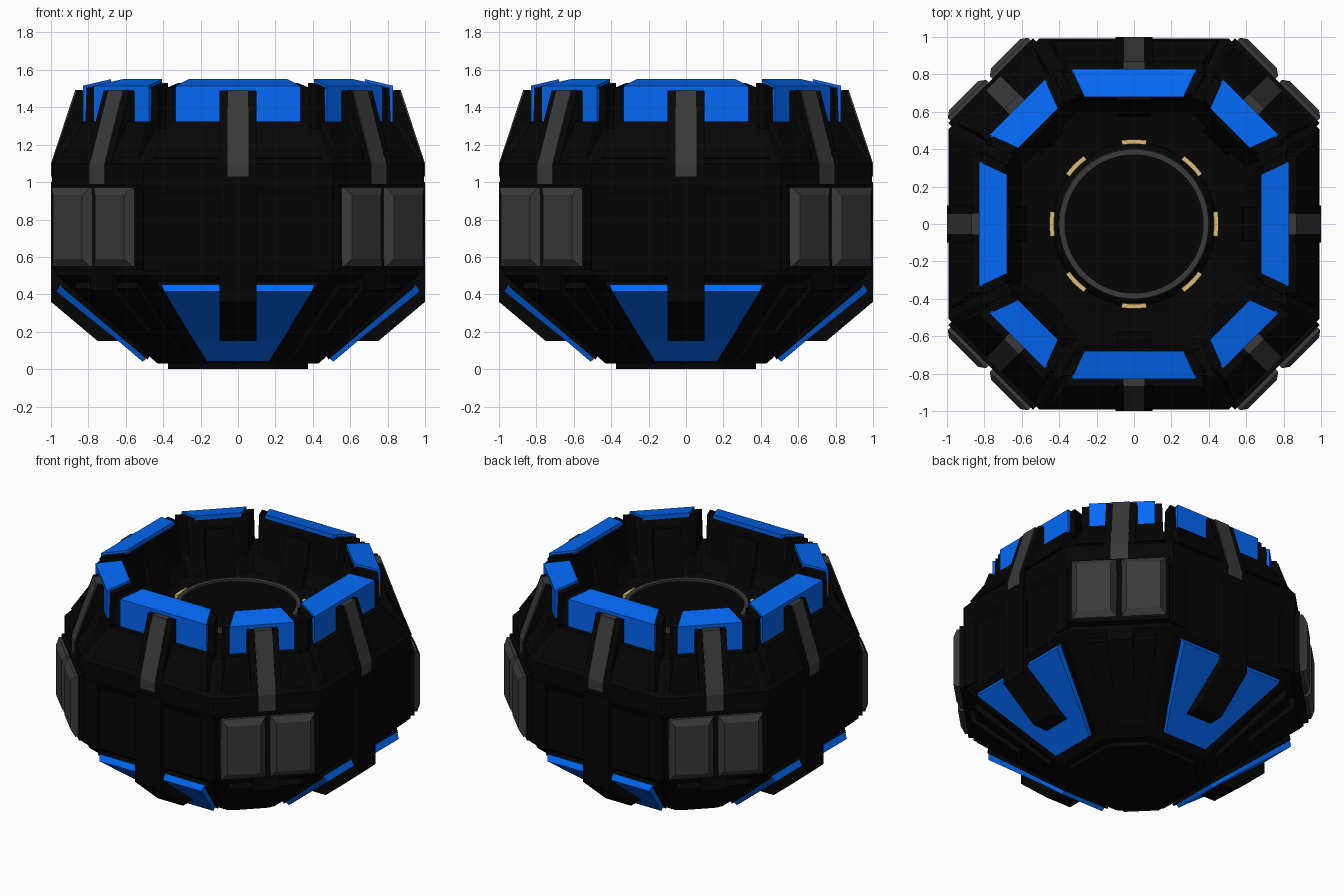
import bpy, bmesh
from math import sin, cos, pi

parts = {}


def material(name, rgb):
    m = bpy.data.materials.new(name)
    m.diffuse_color = (*rgb, 1)
    return m


BLACK = material("black", (0.0015, 0.0015, 0.0015))
GREY = material("dark_grey", (0.042, 0.042, 0.042))
BLUE = material("blue", (0.001, 0.14, 0.92))
GOLD = material("gold", (0.75, 0.5, 0.18))


def part(name, mat):
    return parts.setdefault(name, (bmesh.new(), mat))[0]


def bridge(bm, a, b):
    for i in range(len(a)):
        j = (i + 1) % len(a)
        bm.faces.new((a[i], a[j], b[j], b[i]))


def lathe(name, mat, profile, outline, closed=False):
    """Sweep an (r, z) profile round an outline of unit radius."""
    bm = part(name, mat)
    rings = [[bm.verts.new((x * r, y * r, z)) for x, y in outline] for r, z in profile]
    for a, b in zip(rings, rings[1:]):
        bridge(bm, a, b)
    if closed:
        bridge(bm, rings[-1], rings[0])
    else:
        bm.faces.new(rings[0][::-1])
        bm.faces.new(rings[-1])


def prism(name, mat, angle, pts, k=1.0):
    """Block facing outward at an angle; points are (r, z, t0, t1) or (r, z, half width)."""
    bm = part(name, mat)
    c, s = cos(angle), sin(angle)
    a, b = [], []
    for p in pts:
        r, z = p[0] * k, p[1]
        t0, t1 = (-p[2], p[2]) if len(p) == 3 else p[2:]
        a.append(bm.verts.new((r * c - t0 * s, r * s + t0 * c, z)))
        b.append(bm.verts.new((r * c - t1 * s, r * s + t1 * c, z)))
    bridge(bm, a, b)
    bm.faces.new(a[::-1])
    bm.faces.new(b)


def sides(pts):
    """Left and right versions of a one-sided point list."""
    return pts, [(r, z, -t1, -t0) for r, z, t0, t1 in pts]


h = 0.51
octagon = [(1, -h), (1, h), (h, 1), (-h, 1), (-1, h), (-1, -h), (-h, -1), (h, -1)]
circle = [(cos(i * pi / 32), sin(i * pi / 32)) for i in range(64)]

# Main shell with the hollow top, and the foot
lathe("body_shell", BLACK, [
    (0.43, 0.03), (0.92, 0.46), (0.965, 0.5), (0.965, 0.92), (0.993, 0.98), (0.993, 1.1),
    (0.82, 1.29), (0.67, 1.29), (0.60, 1.17), (0.47, 1.14)], octagon)
lathe("foot", BLACK, [(0.375, 0), (0.375, 0.06)], octagon)

# Round dais in the bowl with its grey ring
lathe("dais", BLACK, [(0.445, 1.1), (0.43, 1.2), (0.40, 1.235), (0.38, 1.24)], circle)
lathe("dais_ring", GREY, [(0.37, 1.22), (0.37, 1.255), (0.40, 1.255), (0.405, 1.22)], circle, True)

for i in range(8):
    ang = i * pi / 4
    diag = i % 2
    k = 1.065 if diag else 1.0
    wo, wi, wb = (0.21, 0.15, 0.29) if diag else (0.335, 0.265, 0.45)

    # Gold clips round the dais
    for d in (-0.1, 0, 0.1):
        prism("gold_clips", GOLD, ang + d, [(0.42, 1.15, 0.021), (0.452, 1.15, 0.0225),
              (0.452, 1.225, 0.0225), (0.428, 1.225, 0.0215)])

    # Rim blocks, inner ribs and shoulder plates
    prism("rim_blocks", BLACK, ang, [(0.64, 1.2, wi + 0.03), (0.69, 1.53, wi + 0.055),
          (0.81, 1.505, wo + 0.045), (0.82, 1.2, wo + 0.055)], k)
    prism("inner_ribs", BLACK, ang, [(0.57, 1.15, 0.09), (0.66, 1.46, 0.09),
          (0.71, 1.46, 0.09), (0.71, 1.15, 0.09)], k)
    prism("shoulder_plates", BLACK, ang, [(0.80, 1.1, wb), (0.983, 1.13, wb),
          (0.87, 1.325, wo + 0.03), (0.78, 1.325, wo + 0.03)], k)

    # Blue rim cap: sloping lid plus a face either side of the post
    prism("blue_rim_caps", BLUE, ang, [(0.68, 1.52, wi), (0.68, 1.55, wi),
          (0.83, 1.515, wo), (0.83, 1.485, wo)], k)
    for pts in sides([(0.79, 1.32, 0.10, wo), (0.79, 1.5, 0.10, wo),
                      (0.83, 1.5, 0.10, wo), (0.83, 1.32, 0.10, wo)]):
        prism("blue_rim_caps", BLUE, ang, pts, k)

    # Upper post with its grey strip
    prism("upper_posts", BLACK, ang, [(0.75, 1.49, 0.098), (0.862, 1.49, 0.098),
          (0.995, 1.1, 0.098), (0.995, 0.97, 0.098), (0.75, 0.97, 0.098)], k)
    low = 0.99 if diag else 1.03
    prism("grey_strips", GREY, ang, [(0.83, 1.493, 0.056), (0.87, 1.493, 0.056),
          (1.0, 1.1, 0.056), (1.0, low, 0.056), (0.95, low, 0.056)], k)

    if diag:
        # Pair of bevelled grey panels on a black backing
        prism("panel_backing", BLACK, ang, [(0.95, 0.53, 0.32), (1.085, 0.53, 0.32),
              (1.085, 0.985, 0.32), (0.95, 0.985, 0.32)])
        for pts in sides([(1.08, 0.55, 0.015, 0.303), (1.105, 0.55, 0.015, 0.303),
                          (1.13, 0.59, 0.05, 0.268), (1.13, 0.93, 0.05, 0.268),
                          (1.105, 0.97, 0.015, 0.303), (1.08, 0.97, 0.015, 0.303)]):
            prism("grey_side_panels", GREY, ang, pts)
        # Black lower panel with a raised bar
        prism("lower_black_panels", BLACK, ang, [(0.50, 0.06, 0.11), (0.94, 0.43, 0.23),
              (0.92, 0.48, 0.24), (0.84, 0.46, 0.23), (0.48, 0.12, 0.11)], k)
        prism("lower_bars", BLACK, ang, [(0.97, 0.52, 0.085), (0.97, 0.42, 0.085),
              (0.70, 0.19, 0.065), (0.66, 0.24, 0.065), (0.85, 0.52, 0.085)], k)
    else:
        # Long black post running down and under
        prism("lower_posts", BLACK, ang, [(0.9, 1.0, 0.098), (1.0, 1.0, 0.098),
              (1.0, 0.36, 0.098), (0.75, 0.15, 0.098), (0.64, 0.15, 0.098),
              (0.9, 0.5, 0.098)])
        # Raised corner plates beside the recess
        for pts in sides([(0.9, 0.52, 0.40, 0.50), (0.985, 0.52, 0.40, 0.505),
                          (0.985, 0.98, 0.40, 0.505), (0.9, 0.98, 0.40, 0.50)]):
            prism("corner_plates", BLACK, ang, pts)
        # Black bed and U-shaped blue lower panel
        prism("lower_panel_beds", BLACK, ang, [(0.485, 0.052, 0.185), (0.945, 0.44, 0.425),
              (0.92, 0.49, 0.435), (0.86, 0.48, 0.42), (0.45, 0.10, 0.185)])
        prism("blue_lower_panels", BLUE, ang, [(0.51, 0.04, 0.165), (0.64, 0.15, 0.235),
              (0.60, 0.165, 0.235), (0.48, 0.064, 0.165)])
        for pts in sides([(0.64, 0.15, 0.098, 0.235), (0.972, 0.415, 0.098, 0.395),
                          (0.95, 0.453, 0.098, 0.41), (0.93, 0.445, 0.098, 0.41),
                          (0.60, 0.165, 0.098, 0.235)]):
            prism("blue_lower_panels", BLUE, ang, pts)

for name, (bm, mat) in parts.items():
    bmesh.ops.recalc_face_normals(bm, faces=bm.faces)
    mesh = bpy.data.meshes.new(name)
    bm.to_mesh(mesh)
    bm.free()
    mesh.materials.append(mat)
    bpy.context.collection.objects.link(bpy.data.objects.new(name, mesh))
